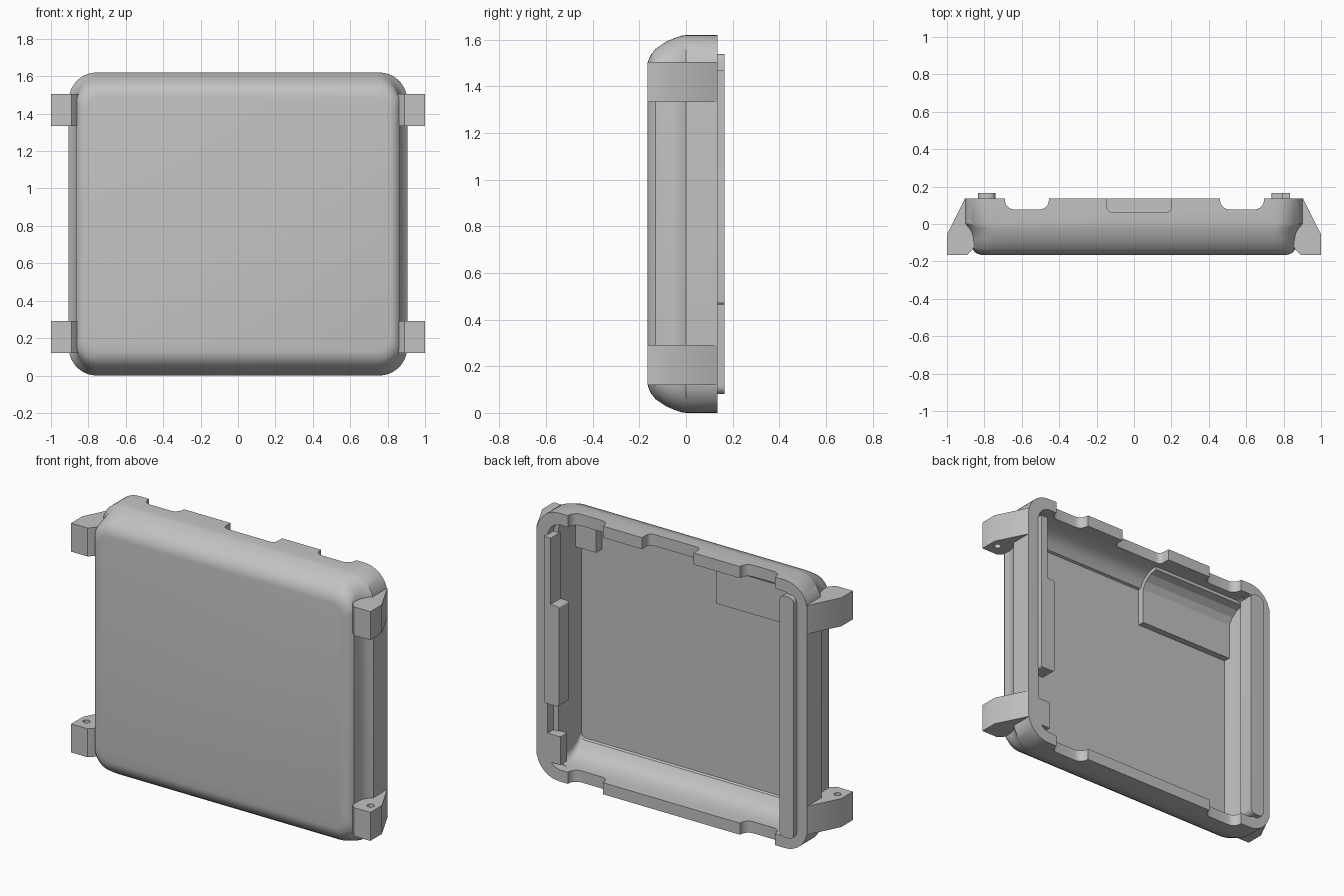
import bpy, bmesh, math
from mathutils import Vector

if "Cube" in bpy.data.objects:
    bpy.data.objects.remove(bpy.data.objects["Cube"])

MID = 0.81     # half of the height
FLOOR = -0.125  # depth of the inner floor

grey = bpy.data.materials.new("light_grey_plastic")
grey.use_nodes = True
colour = (0.54, 0.54, 0.54, 1)
grey.diffuse_color = colour
grey.node_tree.nodes["Principled BSDF"].inputs["Base Color"].default_value = colour


def add(name, bm):
    bmesh.ops.recalc_face_normals(bm, faces=bm.faces[:])
    mesh = bpy.data.meshes.new(name)
    bm.to_mesh(mesh)
    bm.free()
    mesh.materials.append(grey)
    ob = bpy.data.objects.new(name, mesh)
    bpy.context.collection.objects.link(ob)
    return ob


def box(name, lo, hi, axis=None, radius=0.0):
    """Box between two corners; edges along the given axis may be rounded."""
    lo, hi = Vector(lo), Vector(hi)
    bm = bmesh.new()
    bmesh.ops.create_cube(bm, size=1)
    for v in bm.verts:
        v.co = Vector([(lo[i] + hi[i]) / 2 + v.co[i] * (hi[i] - lo[i]) for i in range(3)])
    if axis is not None:
        edges = [e for e in bm.edges
                 if abs(e.verts[0].co[axis] - e.verts[1].co[axis]) > 1e-5]
        bmesh.ops.bevel(bm, geom=edges, offset=radius, segments=6, profile=0.5, affect='EDGES')
    return add(name, bm)


def prism(name, points, step):
    """Polygon of 3D points extruded along a vector."""
    bm = bmesh.new()
    base = bm.faces.new([bm.verts.new(p) for p in points])
    top = bmesh.ops.extrude_face_region(bm, geom=[base])["geom"]
    bmesh.ops.translate(bm, vec=step, verts=[g for g in top if isinstance(g, bmesh.types.BMVert)])
    return add(name, bm)


def apply_modifier(ob, mod):
    bpy.context.view_layer.objects.active = ob
    bpy.ops.object.modifier_apply(modifier=mod.name)


def cut(ob, cutter):
    cutter.hide_render = True
    mod = ob.modifiers.new("cut", 'BOOLEAN')
    mod.operation = 'DIFFERENCE'
    mod.solver = 'EXACT'
    mod.object = cutter
    apply_modifier(ob, mod)
    bpy.data.objects.remove(cutter)


def smooth(ob):
    bpy.ops.object.select_all(action='DESELECT')
    ob.select_set(True)
    bpy.context.view_layer.objects.active = ob
    bpy.ops.object.shade_smooth_by_angle(angle=math.radians(32))


def ring(bm, y, hx, hz, r, steps=10):
    """Rounded rectangle of vertices at depth y."""
    verts = []
    for k, (sx, sz) in enumerate([(1, 1), (-1, 1), (-1, -1), (1, -1)]):
        for i in range(steps + 1):
            a = math.pi / 2 * (k + i / steps)
            verts.append(bm.verts.new((sx * (hx - r) + r * math.cos(a), y,
                                       MID + sz * (hz - r) + r * math.sin(a))))
    return verts


# Shell: front face, grooved sides, rim, then the inner wall down to the floor
levels = [(-0.165, 0.815, 0.68, 0.08), (-0.161, 0.833, 0.703, 0.09), (-0.15, 0.852, 0.727, 0.1),
          (-0.13, 0.865, 0.752, 0.11), (-0.085, 0.862, 0.782, 0.12), (-0.05, 0.868, 0.797, 0.13),
          (-0.02, 0.885, 0.807, 0.14), (0, 0.905, 0.81, 0.15), (0.135, 0.905, 0.81, 0.15),
          (0.135, 0.83, 0.74, 0.09), (0.08, 0.83, 0.74, 0.09), (0.08, 0.795, 0.74, 0.06),
          (0, 0.795, 0.74, 0.05), (-0.05, 0.79, 0.722, 0.04), (-0.085, 0.787, 0.695, 0.035),
          (-0.11, 0.785, 0.655, 0.03), (FLOOR, 0.785, 0.65, 0.03)]
bm = bmesh.new()
rings = [ring(bm, *lv) for lv in levels]
for a, b in zip(rings, rings[1:]):
    for i in range(len(a)):
        j = (i + 1) % len(a)
        bm.faces.new((a[i], a[j], b[j], b[i]))
bm.faces.new(rings[0])
bm.faces.new(rings[-1])
shell = add("case_shell", bm)

# Rim notches: a pair at top and bottom, and one in the top middle
for x0, x1 in ((-0.69, -0.455), (0.46, 0.695)):
    for z0, z1 in ((-0.1, 0.15), (1.47, 1.72)):
        cut(shell, box("notch_cutter", (x0, 0.078, z0), (x1, 0.3, z1), 2, 0.05))
cut(shell, box("middle_notch_cutter", (-0.145, 0.062, 1.47), (0.2, 0.3, 1.72), 2, 0.03))
smooth(shell)

# Raised retaining bars along the side rims
smooth(box("right_bar", (-0.835, 0.07, 0.08), (-0.74, 0.165, 1.54), 1, 0.035))
box("left_bar_upper", (0.79, 0.07, 1.05), (0.835, 0.165, 1.47))
smooth(box("left_bar_middle", (0.735, 0.07, 0.465), (0.835, 0.165, 1.07), 1, 0.015))
box("left_bar_lower", (0.745, 0.07, 0.1), (0.835, 0.135, 0.27))

# Raised pads on the inner floor; the wide one follows the curved upper wall
pad = [(FLOOR - 0.01, 1.23), (-0.085, 1.23), (-0.085, 1.45), (-0.06, 1.49),
       (-0.02, 1.52), (0.03, 1.53), (0.03, 1.555), (-0.05, 1.545), (FLOOR - 0.01, 1.47)]
prism("wide_floor_pad", [(-0.8, y, z) for y, z in pad], (0.66, 0, 0))
box("corner_block", (0.65, FLOOR - 0.01, 1.33), (0.79, -0.07, 1.53))

# Mounting lugs with blind holes, mirrored to all four corners
profile = [(0.84, 0.12), (0.905, 0.133), (1.0, -0.055), (1.0, -0.165),
           (0.89, -0.165), (0.865, -0.14), (0.84, -0.1)]
lugs = prism("mounting_lugs", [(x, y, -0.6925) for x, y in profile], (0, 0, 0.172))
bm = bmesh.new()
bmesh.ops.create_cone(bm, cap_ends=True, segments=20, radius1=0.02, radius2=0.02, depth=0.2)
bmesh.ops.translate(bm, vec=(0.95, -0.09, -0.48), verts=bm.verts[:])
cut(lugs, add("hole_cutter", bm))
mirror = lugs.modifiers.new("mirror", 'MIRROR')
mirror.use_axis = (True, False, True)
mirror.use_mirror_merge = False
apply_modifier(lugs, mirror)
lugs.location.z = MID + 0.0025
smooth(lugs)
